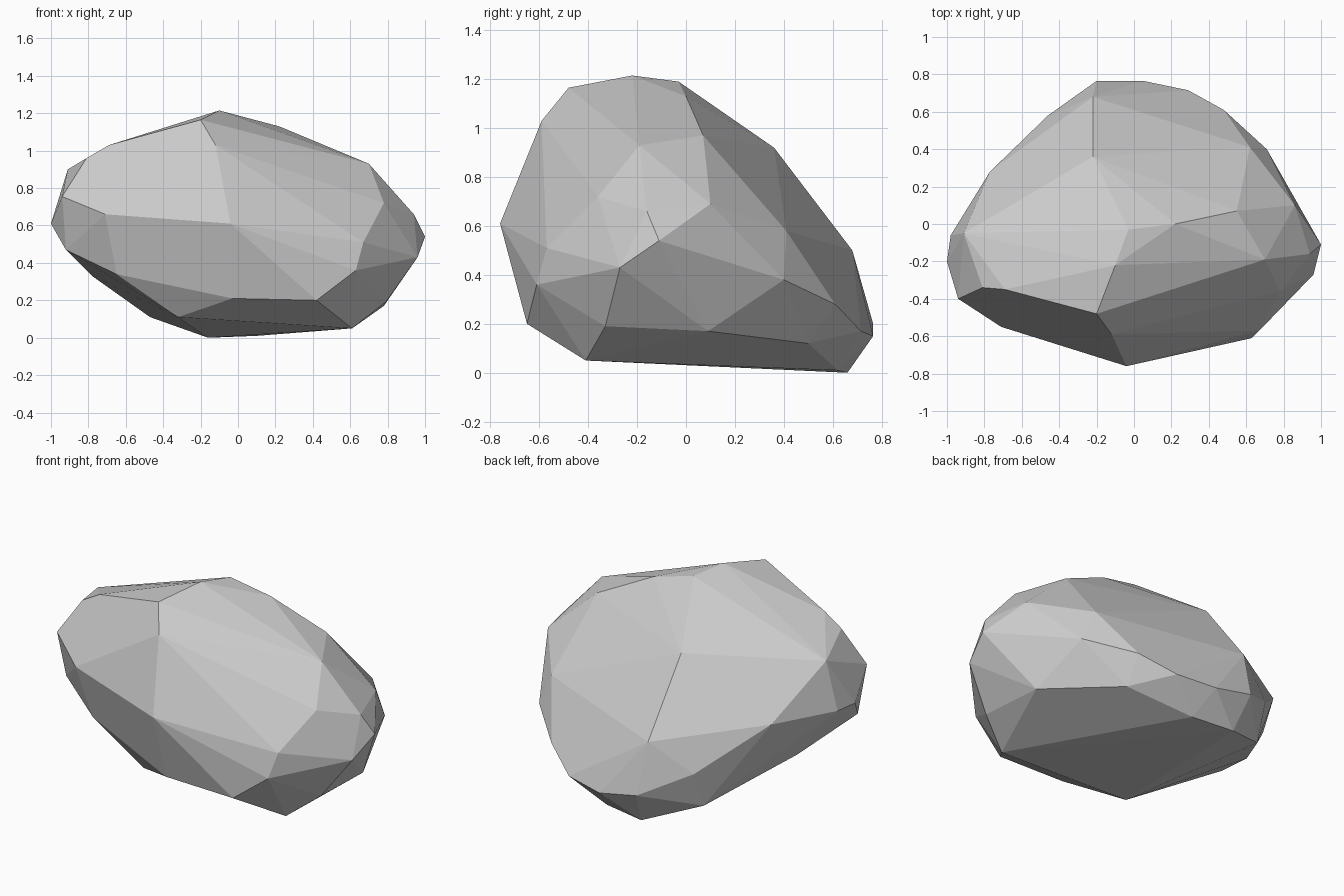
import bpy, bmesh

# Corner points of the faceted boulder
corners = [
    # crest and upper slopes
    (-.10, -.22, 1.215), (-.03, -.03, 1.19), (-.20, -.48, 1.165), (-.12, -.59, 1.03),
    (.22, 0, 1.13), (.14, -.35, 1.08), (.40, -.20, 1.04), (.55, .07, .97),
    (.70, -.19, .93), (-.22, .36, .92), (-.69, -.35, 1.03), (-.81, -.34, .96),
    (-.91, -.05, .90),
    # widest band
    (-.94, -.40, .755), (-.71, -.55, .66), (-.04, -.76, .61), (-1, -.20, .61),
    (-.98, -.06, .61), (-.77, .28, .60), (-.46, .58, .33), (-.22, .68, .50),
    (.62, .41, .58), (.86, .10, .69), (.94, -.16, .66), (1, -.11, .54),
    (.78, -.36, .72), (.36, -.62, .62), (.67, -.57, .51), (.63, -.61, .36),
    (.96, -.27, .43), (.84, .18, .46), (.71, .40, .38), (.48, .61, .28),
    (.29, .715, .17), (-.20, .765, .20), (.05, .765, .15),
    # underside
    (-.16, .66, 0), (.10, .62, .01), (.47, .50, .12), (.78, .09, .17),
    (.79, -.33, .19), (.61, -.41, .05), (.42, -.65, .20), (-.03, -.65, .21),
    (-.32, -.45, .11), (-.65, -.47, .34), (-.92, -.34, .47), (-.78, .04, .33),
    (-.47, .50, .11),
]

# Wrap the corners in a convex skin
bm = bmesh.new()
for c in corners:
    bm.verts.new(c)
bmesh.ops.convex_hull(bm, input=bm.verts[:])
bmesh.ops.delete(bm, geom=[v for v in bm.verts if not v.link_faces], context='VERTS')

# Merge nearly flat neighbours into broad facets
bmesh.ops.dissolve_limit(bm, angle_limit=0.06, verts=bm.verts[:], edges=bm.edges[:])
bmesh.ops.recalc_face_normals(bm, faces=bm.faces[:])

mesh = bpy.data.meshes.new("boulder")
bm.to_mesh(mesh)
bm.free()
bpy.context.collection.objects.link(bpy.data.objects.new("boulder", mesh))
